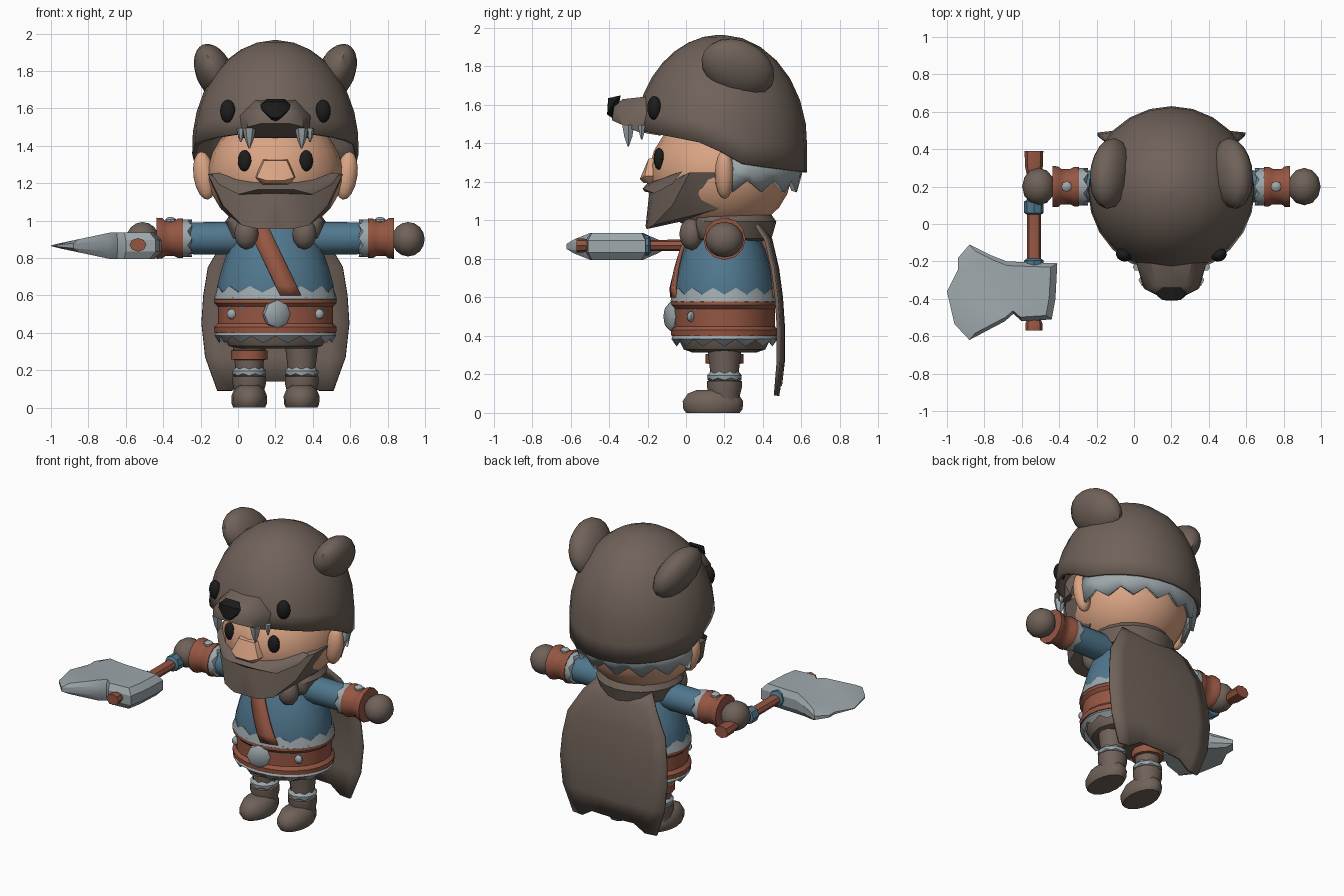
import bpy, bmesh
from math import sin, cos, pi, tau, asin, sqrt
from mathutils import Matrix, Euler, Vector

if "Cube" in bpy.data.objects:
    bpy.data.objects.remove(bpy.data.objects["Cube"])

CX, CY = 0.2, 0.2  # axis of the figure


def material(name, *rgb):
    m = bpy.data.materials.new(name)
    m.use_nodes = True
    m.diffuse_color = (*rgb, 1)
    m.node_tree.nodes["Principled BSDF"].inputs["Base Color"].default_value = (*rgb, 1)
    return m


FUR = material("brown fur", .16, .122, .1)
CLOTH = material("blue cloth", .08, .185, .27)
LEATHER = material("red leather", .3, .093, .055)
SKIN = material("skin", .7, .37, .23)
GREY = material("grey metal", .34, .39, .41)
BLACK = material("black", .012, .012, .013)


def finish(name, bm, mat, angle=40, solid=0):
    bmesh.ops.recalc_face_normals(bm, faces=bm.faces)
    me = bpy.data.meshes.new(name)
    bm.to_mesh(me)
    bm.free()
    me.materials.append(mat)
    me.polygons.foreach_set("use_smooth", [True] * len(me.polygons))
    me.set_sharp_from_angle(angle=angle * pi / 180)
    ob = bpy.data.objects.new(name, me)
    bpy.context.scene.collection.objects.link(ob)
    if solid:
        mod = ob.modifiers.new("thickness", "SOLIDIFY")
        mod.thickness, mod.offset = solid, 0
    return ob


def place(loc, rot, scale):
    return Matrix.LocRotScale(Vector(loc), Euler(rot), Vector(scale))


def ellipsoid(name, mat, loc, scale, rot=(0, 0, 0), seg=16):
    bm = bmesh.new()
    bmesh.ops.create_uvsphere(bm, u_segments=seg, v_segments=seg * 2 // 3, radius=1,
                              matrix=place(loc, rot, scale))
    return finish(name, bm, mat)


def bridge(bm, rings, closed):
    n = len(rings[0])
    for a, b in zip(rings, rings[1:]):
        for i in range(n if closed else n - 1):
            j = (i + 1) % n
            bm.faces.new((a[i], a[j], b[j], b[i]))


def lathe(name, mat, profile, loc, rot=(0, 0, 0), scale=(1, 1, 1), sides=16, arc=None, solid=0):
    """Rings of (radius, height, optional zigzag) around local z."""
    bm, m = bmesh.new(), place(loc, rot, scale)
    a0, a1 = arc or (0, tau)
    rings = []
    for r, h, *jag in profile:
        ring = []
        for i in range(sides + (1 if arc else 0)):
            a = a0 + (a1 - a0) * i / sides
            z = h + (jag[0] if jag and i % 2 else 0)
            ring.append(bm.verts.new(m @ Vector((r * cos(a), r * sin(a), z))))
        rings.append(ring)
    bridge(bm, rings, not arc)
    if not arc:
        bm.faces.new(rings[0])
        bm.faces.new(rings[-1])
    return finish(name, bm, mat, solid=solid)


def hull(name, mat, half, angle=40):
    """Convex block from points of one half, mirrored across the figure."""
    bm = bmesh.new()
    for x, y, z in half:
        for s in ((1, -1) if x else (1,)):
            bm.verts.new((CX + s * x, y, z))
    res = bmesh.ops.convex_hull(bm, input=bm.verts)
    loose = [v for v in bm.verts if not v.link_faces]
    bmesh.ops.delete(bm, geom=loose, context="VERTS")
    return finish(name, bm, mat, angle)


def interp(table, v):
    for (a, fa), (b, fb) in zip(table, table[1:]):
        if v <= b:
            return fa + (fb - fa) * max(0, v - a) / (b - a)
    return table[-1][1]


# Pelt hood: dome with a rim that drops towards the back
bm = bmesh.new()
rim = [(-.26, 1.47), (.1, 1.4), (.3, 1.29), (.62, 1.25)]
rings = []
for k in range(9):
    ring = []
    for i in range(24):
        a = tau * i / 24
        low = asin((interp(rim, .18 + .44 * sin(a)) - 1.4) / .555)
        el = low + (pi / 2 - .02 - low) * k / 8
        r = cos(max(el, 0))
        ring.append(bm.verts.new((CX + .435 * r * cos(a), .18 + .44 * r * sin(a), 1.4 + .555 * sin(el))))
    rings.append(ring)
bridge(bm, rings, True)
bm.faces.new(rings[-1])
finish("hood", bm, FUR, 50, .02)
lathe("hood_lining", GREY, [(.4, 1.33), (.41, 1.25), (.39, 1.15, .06)], (CX, .18, 0),
      sides=14, arc=(.15, pi - .15), solid=.03)

# Hood muzzle and its nose
hull("hood_muzzle", FUR, [(.2, -.13, 1.44), (.19, -.2, 1.56), (.12, -.15, 1.65), (.15, -.34, 1.5),
                          (.14, -.35, 1.56), (.08, -.33, 1.63), (.07, -.385, 1.52),
                          (.08, -.375, 1.59), (.17, -.25, 1.46)])
hull("hood_nose", BLACK, [(.08, -.37, 1.62), (.05, -.405, 1.635), (.02, -.41, 1.55), (.05, -.34, 1.65),
                          (0, -.38, 1.53), (.075, -.385, 1.595), (.02, -.36, 1.53)])

# Head and face
ellipsoid("head", SKIN, (CX, .18, 1.25), (.36, .37, .32), seg=20)
hull("nose", SKIN, [(.075, -.12, 1.335), (.06, -.195, 1.32), (.11, -.14, 1.23), (.1, -.215, 1.23),
                    (.05, -.24, 1.215), (.07, -.17, 1.19), (.06, -.22, 1.195)])
hull("beard", FUR, [(.362, .02, 1.25), (.362, .16, 1.25), (.29, .17, 1.06), (.28, -.07, 1.08),
                    (.18, -.17, .975), (.09, -.205, .955), (0, -.21, .97), (.15, -.17, 1.15),
                    (0, -.19, 1.15), (.15, 0, 1.0)], 30)
hull("moustache", FUR, [(0, -.2, 1.195), (0, -.215, 1.15), (.2, -.165, 1.14), (.1, -.225, 1.165),
                        (.14, -.17, 1.2), (.345, -.02, 1.255), (.3, -.07, 1.19)], 30)

# Torso
body = [(.4, .29), (.56, .31), (.65, .312), (.75, .285), (.85, .25), (.95, .19), (1.07, .11)]
OVAL = (1, .85, 1)
lathe("tunic", CLOTH, [(r, z) for z, r in body], (CX, CY, 0), scale=OVAL, sides=20)
lathe("skirt", FUR, [(.2, .315), (.25, .33), (.285, .39), (.28, .43)], (CX, CY, 0), scale=OVAL)
lathe("lower_trim", GREY, [(.27, .4), (.3, .345, .035), (.325, .385), (.3, .43)],
      (CX, CY, 0), scale=OVAL, sides=28)
lathe("upper_trim", GREY, [(.29, .56), (.33, .58), (.315, .615, .035), (.27, .61)],
      (CX, CY, 0), scale=OVAL, sides=28)
lathe("belt", LEATHER, [(.29, .4), (.325, .4), (.328, .43), (.308, .45), (.308, .54), (.328, .56),
                        (.325, .59), (.29, .59)], (CX, CY, 0), scale=OVAL, sides=24)
lathe("buckle", GREY, [(.075, 0), (.075, .03), (.055, .045)], (CX, -.055, .5), (pi / 2, 0, pi / 8), sides=8)
for a in (-2.42, -.72):
    ellipsoid("belt_stud", GREY, (CX + .31 * cos(a), CY + .265 * sin(a), .5), (.028, .02, .028), seg=8)

# Diagonal strap following the tunic, front and back
for name, side in (("front_strap", -1), ("back_strap", 1)):
    bm, rows = bmesh.new(), []
    for k in range(9):
        t = k / 8
        z = 1.0 - .4 * t
        r = interp(body, z) + .012
        row = []
        for off in (-.055, 0, .055):
            x = -.11 + .19 * t + off
            row.append(bm.verts.new((CX + x, CY + side * .85 * sqrt(max(r * r - x * x, .001)), z)))
        rows.append(row)
    bridge(bm, rows, False)
    finish(name, bm, LEATHER, solid=.02)

# Fur collar and cape
lathe("collar", FUR, [(.12, 1.07), (.2, 1.06), (.25, .99), (.23, .92), (.14, .9)], (CX, CY, 0),
      sides=14, arc=(-.6, pi + .6), solid=.04)
bm, rows = bmesh.new(), []
for z, w, y in [(1.02, .17, .36), (.9, .27, .44), (.75, .36, .475), (.6, .385, .495), (.45, .395, .505),
                (.27, .375, .505), (.09, .31, .49)]:
    row = []
    for i in range(9):
        u = i / 4 - 1
        hem = .05 if z < .1 and abs(u) < .6 else 0
        row.append(bm.verts.new((CX + w * u, y - .025 * u * u, z + hem)))
    rows.append(row)
bridge(bm, rows, False)
finish("cape", bm, FUR, solid=.018)

# Everything that comes in pairs
for side, s in (("right", -1), ("left", 1)):
    def at(d, y, z):
        return (CX + s * d, y, z)
    turn = (0, s * pi / 2, 0)
    shoulder = (CX, CY, .905)
    ellipsoid(side + "_hood_ear", FUR, at(.325, .27, 1.79), (.1, .2, .15), (-.5, s * .4, 0))
    ellipsoid(side + "_hood_eye", BLACK, at(.255, -.165, 1.585), (.043, .035, .062), (0, 0, s * .4), 12)
    for n, d, size, y in (("_fang", .14, 1, -.3), ("_small_tooth", .185, .6, -.23)):
        lathe(side + n, GREY, [(.004, -.09 * size), (.024 * size, -.04 * size), (.036 * size, .02)],
              at(d, y, 1.475), sides=6)
    ellipsoid(side + "_eye", BLACK, at(.165, -.14, 1.32), (.038, .027, .057), (0, 0, s * .3), 12)
    ellipsoid(side + "_ear", SKIN, at(.38, .2, 1.24), (.058, .05, .13), (0, s * .15, 0), 12)
    ellipsoid(side + "_collar_knot", FUR, at(.155, .03, .93), (.068, .065, .085), seg=10)
    # Arm
    lathe(side + "_sleeve", CLOTH, [(.08, .08), (.088, .2), (.085, .46)], shoulder, turn, sides=12)
    lathe(side + "_cuff_fur", GREY, [(.08, .45), (.1, .445, .025), (.1, .5), (.08, .505)],
          shoulder, turn, sides=16)
    lathe(side + "_bracer", LEATHER, [(.08, .49), (.105, .495), (.106, .52), (.095, .54), (.095, .59),
                                      (.108, .605), (.11, .635), (.08, .635)], shoulder, turn, sides=12)
    ellipsoid(side + "_bracer_stud", GREY, at(.56, CY, 1.0), (.03, .03, .02), seg=8)
    ellipsoid(side + "_hand", FUR, at(.71, CY, .9), (.088, .1, .092), seg=12)
    # Leg
    lathe(side + "_leg", FUR, [(.075, .15), (.075, .22), (.085, .3), (.095, .42)], at(.14, CY, 0), sides=12)
    lathe(side + "_boot_trim", GREY, [(.07, .165), (.088, .17, .012), (.09, .195), (.075, .205, .012), (.06, .2)],
          at(.14, CY, 0), sides=16)
    lathe(side + "_boot", FUR, [(.08, .05), (.082, .1), (.09, .13), (.09, .165), (.06, .175)],
          at(.14, CY, 0), sides=12)
    lathe(side + "_foot", FUR, [(.085, 0), (.094, .02), (.096, .06), (.08, .1), (.05, .12)],
          at(.14, .14, 0), scale=(1, 1.68, 1), sides=14)
lathe("leg_strap", LEATHER, [(.08, .255), (.098, .258), (.098, .305), (.08, .308)], (.06, CY, 0), sides=12)

# Axe
grip, forward, flat = (-.535, .39, .87), (pi / 2, 0, 0), (1, .8, 1)
lathe("axe_handle", LEATHER, [(.05, 0), (.048, .08), (.038, .13), (.036, .9), (.045, .92), (.045, .96)],
      grip, forward, flat, 8)
for d in (.27, .585):
    lathe("axe_wrap", CLOTH, [(.038, d - .01), (.052, d), (.052, d + .06), (.038, d + .07)],
          grip, forward, (1, 1, 1), 8)
edge = [(-.41, -.21), (-.42, -.4), (-.44, -.51), (-.6, -.52), (-.645, -.48), (-.69, -.52), (-.88, -.62),
        (-.96, -.535), (-1, -.36), (-.94, -.24), (-.94, -.18), (-.88, -.11), (-.77, -.165), (-.68, -.2)]
bm, rings = bmesh.new(), []
for inset, lift in ((.86, 1), (1, .45), (1, -.45), (.86, -1)):
    ring = []
    for x, y in edge:
        px, py = -.66 + (x + .66) * inset, -.36 + (y + .36) * inset
        h = min(.07, (px + 1) * .21 + .004)
        ring.append(bm.verts.new((px, py, .865 + lift * h)))
    rings.append(ring)
bridge(bm, rings, True)
caps = [bm.faces.new(rings[0]), bm.faces.new(rings[-1])]
bmesh.ops.triangulate(bm, faces=caps)
finish("axe_blade", bm, GREY, 25)
